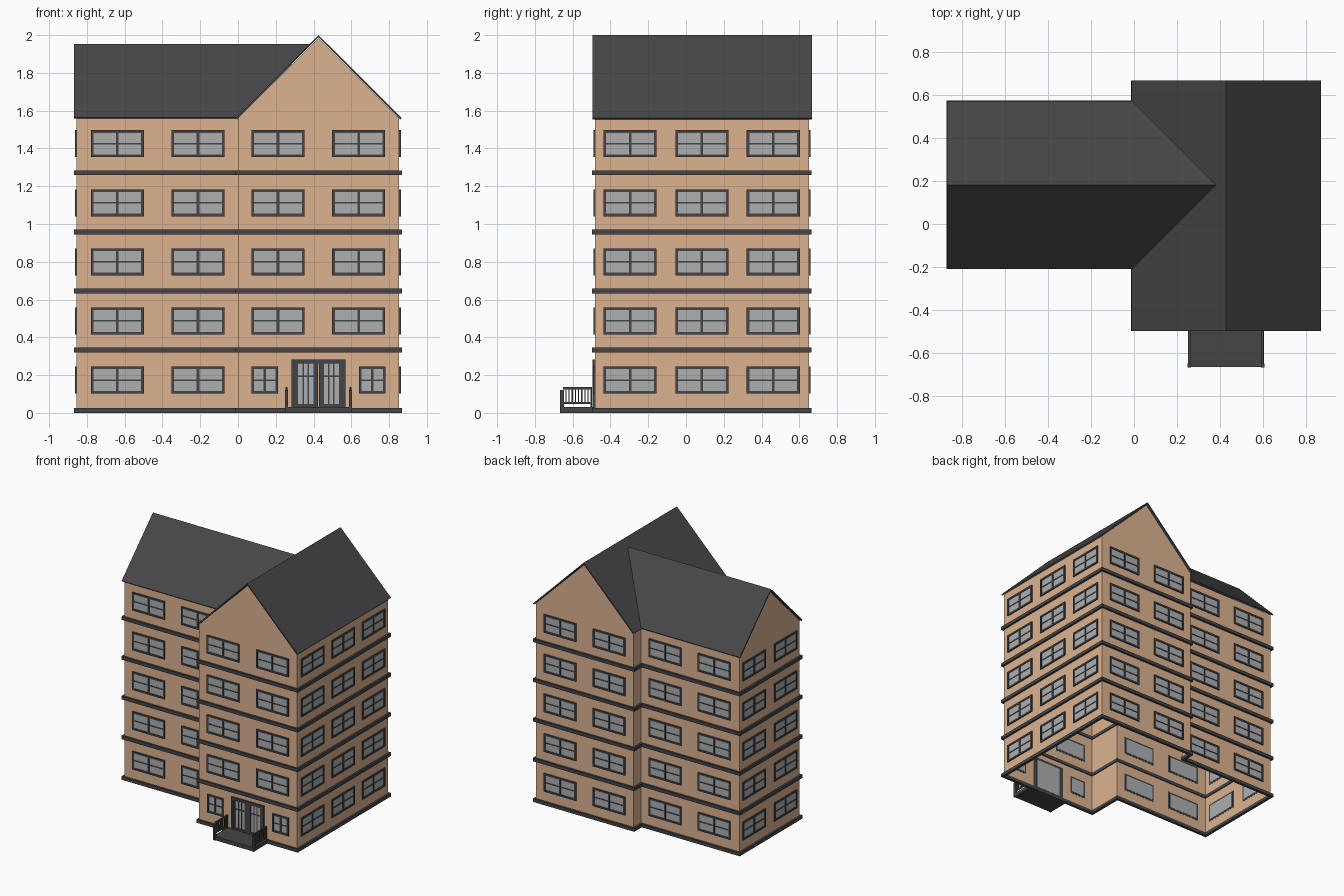
import bpy, bmesh
from math import radians
from mathutils import Matrix, Vector

if "Cube" in bpy.data.objects:
    bpy.data.objects.remove(bpy.data.objects["Cube"])


def material(name, rgb):
    m = bpy.data.materials.new(name)
    m.diffuse_color = (*rgb, 1)
    m.use_nodes = True
    m.node_tree.nodes["Principled BSDF"].inputs["Base Color"].default_value = m.diffuse_color
    return m


WALL = material("tan_wall", (0.72, 0.45, 0.28))
TRIM = material("dark_trim", (0.06, 0.06, 0.065))
ROOF = material("dark_roof", (0.062, 0.06, 0.064))
GLASS = material("grey_glass", (0.42, 0.43, 0.44))


def finish(bm, name, mat):
    me = bpy.data.meshes.new(name)
    bm.to_mesh(me)
    bm.free()
    ob = bpy.data.objects.new(name, me)
    bpy.context.collection.objects.link(ob)
    me.materials.append(mat)
    return ob


def box(bm, x, y, z, frame=Matrix()):
    """Box from (min, max) ranges, placed in a local frame."""
    size = Vector((x[1] - x[0], y[1] - y[0], z[1] - z[0]))
    mid = Vector((sum(x) / 2, sum(y) / 2, sum(z) / 2))
    m = frame @ Matrix.Translation(mid) @ Matrix.Diagonal((*size, 1))
    bmesh.ops.create_cube(bm, size=1, matrix=m)


# Footprint of the two wings, counter-clockwise
X0, X1, Y0, Y1 = -0.854, 0.853, -0.482, 0.65
WY0, WY1 = -0.194, 0.557
CX, CY = X1 / 2, (WY0 + WY1) / 2
PLAN = [(0, Y0), (X1, Y0), (X1, Y1), (0, Y1), (0, WY1), (X0, WY1), (X0, WY0), (0, WY0)]
EAVE = 1.56
FLOOR = 0.3128


def offset(d):
    out = []
    for i, p in enumerate(PLAN):
        a, b, c = Vector(PLAN[i - 1]), Vector(p), Vector(PLAN[(i + 1) % 8])
        e, f = (b - a).normalized(), (c - b).normalized()
        out.append(b + d * Vector((e.y + f.y, -e.x - f.x)))
    return out


# Walls with gables, open underneath
bm = bmesh.new()
low = [bm.verts.new((x, y, 0)) for x, y in PLAN]
high = [bm.verts.new((x, y, EAVE)) for x, y in PLAN]
gables = {0: (CX, Y0, 1.983), 2: (CX, Y1, 1.983), 5: (X0, CY, 1.937)}
for i in range(8):
    j = (i + 1) % 8
    top = [bm.verts.new(gables[i])] if i in gables else []
    bm.faces.new([low[i], low[j], high[j], *top, high[i]])
finish(bm, "walls", WALL)

# Floor bands running round the building
bm = bmesh.new()
for k in range(5):
    z = 0 if k == 0 else 0.019 + FLOOR * k - 0.012
    rings = [[bm.verts.new((p.x, p.y, h)) for p in offset(d)]
             for d, h in ((0.015, z), (0.015, z + 0.026), (-0.006, z + 0.026), (-0.006, z))]
    for r in range(4):
        a, b = rings[r], rings[(r + 1) % 4]
        for i in range(8):
            j = (i + 1) % 8
            bm.faces.new((a[i], a[j], b[j], b[i]))
finish(bm, "floor_bands", TRIM)


# Roofs: the side wing meets the main roof in two valleys
def roof(name, slopes):
    bm = bmesh.new()
    for pts in slopes:
        bm.faces.new([bm.verts.new(p) for p in pts])
    bmesh.ops.remove_doubles(bm, verts=bm.verts, dist=1e-4)
    bm.normal_update()
    for f in bm.faces:
        if f.normal.z < 0:
            f.normal_flip()
    ob = finish(bm, name, ROOF)
    s = ob.modifiers.new("thickness", "SOLIDIFY")
    s.thickness, s.offset = 0.011, -1


A, B = Y0 - 0.014, Y1 + 0.016
roof("main_roof", [[(x, A, 1.562), (CX, A, 2.0), (CX, B, 2.0), (x, B, 1.562)]
                   for x in (-0.012, X1 + 0.014)])
L, V = X0 - 0.014, CX - 0.046
roof("wing_roof", [[(L, y, 1.565), (L, CY, 1.954), (V, CY, 1.954), (-0.009, y, 1.565)]
                   for y in (WY0 - 0.014, WY1 + 0.014)])

# Windows and door share two meshes: frames and glass
frames, panes = bmesh.new(), bmesh.new()


def window(x, y, z, angle, w=0.281, h=0.143):
    m = Matrix.Translation((x, y, z)) @ Matrix.Rotation(radians(angle), 4, 'Z')
    a, b, t = w / 2, h / 2, 0.014
    d = (-0.009, 0.001)
    for s in (-1, 1):
        box(frames, sorted((s * a, s * (a - t))), d, (-b, b), m)
        box(frames, (t - a, a - t), d, sorted((s * b, s * (b - t))), m)
    box(frames, (-0.007, 0.007), d, (t - b, b - t), m)
    for s in (-1, 1):
        box(frames, sorted((s * 0.007, s * (a - t))), (-0.007, 0.001), (-0.004, 0.004), m)
    box(panes, (t - a, a - t), (-0.004, 0.003), (t - b, b - t), m)


for k in range(5):
    z = 0.174 + FLOOR * k
    for x in (0.212, 0.639):
        if k:
            window(x, Y0, z, 0)
        window(x, Y1, z, 180)
        window(-x, WY0, z, 0)
        window(-x, WY1, z, 180)
    for y in (-0.296, 0.084, 0.462):
        window(X1, y, z, 90)
    for y in (CY - 0.195, CY + 0.195):
        window(X0, y, z, -90)
for x in (0.142, 0.711):
    window(x, Y0, 0.174, 0, w=0.14)
finish(frames, "window_frames", TRIM)
finish(panes, "window_glass", GLASS)

# Glazed double door
bm, glass = bmesh.new(), bmesh.new()
m = Matrix.Translation((CX, Y0, 0))
box(bm, (-0.142, 0.142), (-0.012, 0.002), (0.262, 0.283), m)
for s in (-1, 1):
    def side(a, b): return sorted((s * a, s * b))
    box(bm, side(0.142, 0.124), (-0.012, 0.002), (0.026, 0.262), m)
    box(bm, side(0.124, 0.108), (-0.009, 0.002), (0.026, 0.262), m)
    box(bm, side(0.002, 0.028), (-0.009, 0.002), (0.026, 0.262), m)
    box(bm, side(0.028, 0.108), (-0.009, 0.002), (0.026, 0.048), m)
    for x in (0.055, 0.081):
        box(bm, side(x - 0.004, x + 0.004), (-0.008, 0.002), (0.048, 0.262), m)
    box(bm, side(0.028, 0.108), (-0.007, 0.002), (0.19, 0.198), m)
    box(glass, side(0.002, 0.108), (-0.004, 0.004), (0.03, 0.262), m)
finish(bm, "entrance_door", TRIM)
finish(glass, "door_glass", GLASS)

# Entrance landing
bm = bmesh.new()
box(bm, (CX - 0.176, CX + 0.176), (-0.663, Y0), (0, 0.03))
finish(bm, "entrance_landing", TRIM)

# Railings on both sides of the landing
bm = bmesh.new()
for x in (CX - 0.17, CX + 0.17):
    box(bm, (x - 0.008, x + 0.008), (-0.667, -0.647), (0, 0.12))
    for z in (0.046, 0.124):
        box(bm, (x - 0.005, x + 0.005), (-0.65, -0.498), (z, z + 0.012))
    for i in range(9):
        y = -0.636 + i * 0.0168
        box(bm, (x - 0.003, x + 0.003), (y - 0.003, y + 0.003), (0.05, 0.13))
    box(bm, (x - 0.005, x + 0.005), (-0.505, -0.498), (0.03, 0.136))
finish(bm, "railings", TRIM)
